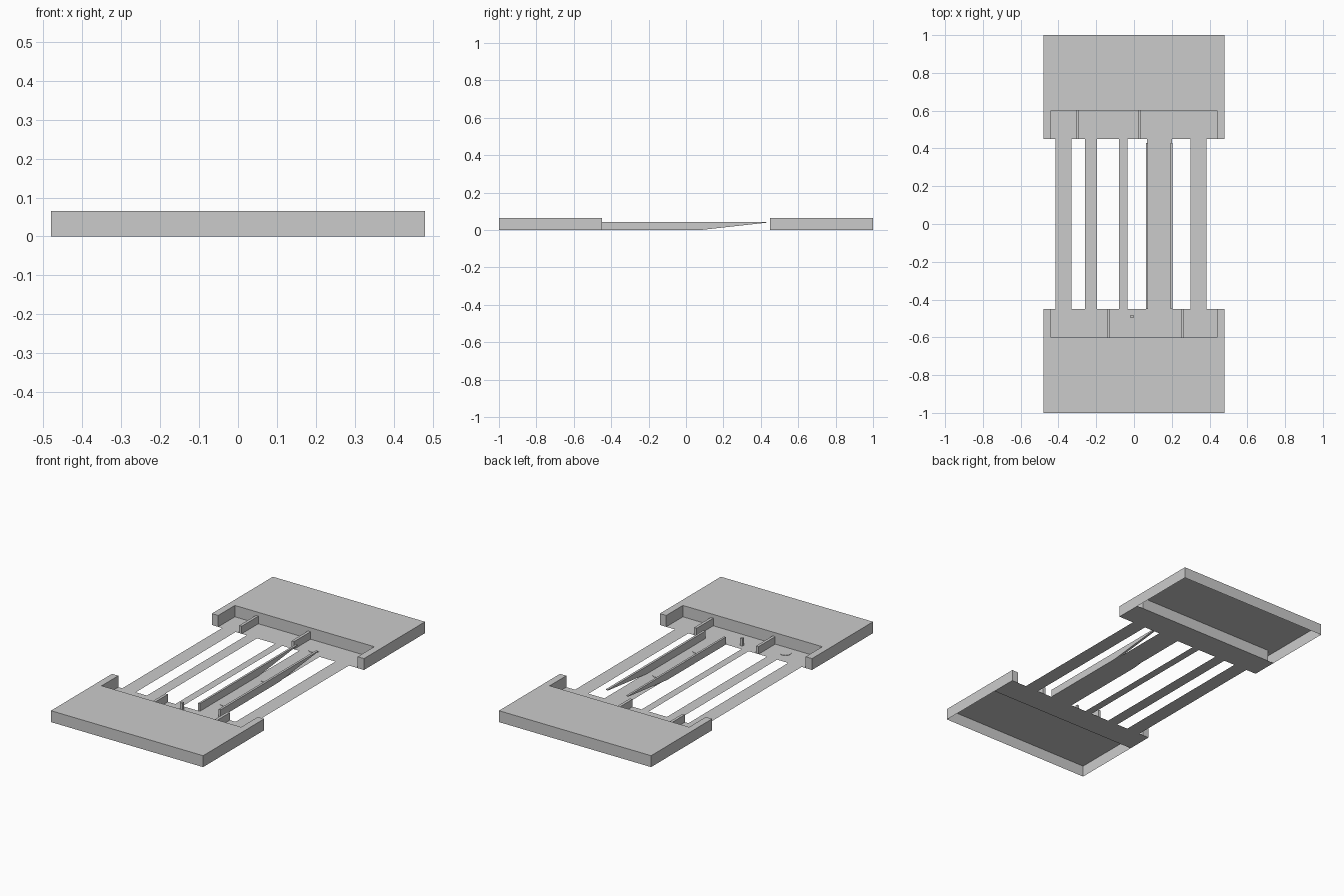
import bpy, bmesh
from math import radians

if "Cube" in bpy.data.objects:
    bpy.data.objects.remove(bpy.data.objects["Cube"])


def finish(name, bm):
    me = bpy.data.meshes.new(name)
    bm.to_mesh(me)
    bm.free()
    ob = bpy.data.objects.new(name, me)
    bpy.context.collection.objects.link(ob)
    return ob


def box(name, x0, x1, y0, y1, z0, z1):
    bm = bmesh.new()
    bmesh.ops.create_cube(bm, size=1)
    for v in bm.verts:
        v.co.x = x0 if v.co.x < 0 else x1
        v.co.y = y0 if v.co.y < 0 else y1
        v.co.z = z0 if v.co.z < 0 else z1
    return finish(name, bm)


def sheet(bm, x0, x1, y0, y1, z):
    bm.faces.new([bm.verts.new(p) for p in
                  ((x0, y0, z), (x1, y0, z), (x1, y1, z), (x0, y1, z))])


W, ARM, TOP, RAIL = 0.48, 0.44, 0.065, 0.043

# End covers: U-shaped thin shells, open below, with closed side arms
outline = [(-W, 1), (-W, .45), (-ARM, .45), (-ARM, .6),
           (ARM, .6), (ARM, .45), (W, .45), (W, 1)]
for name, s in (("back_cover", 1), ("front_cover", -1)):
    bm = bmesh.new()
    top = [bm.verts.new((x, s * y, TOP)) for x, y in outline]
    low = [bm.verts.new((x, s * y, 0)) for x, y in outline]
    bm.faces.new(top)
    n = len(outline)
    for i in range(n):
        j = (i + 1) % n
        bm.faces.new((top[i], top[j], low[j], low[i]))
    bmesh.ops.recalc_face_normals(bm, faces=bm.faces)
    bm.normal_update()
    if bm.faces[:][0].normal.z < 0:
        bmesh.ops.reverse_faces(bm, faces=bm.faces)
    finish(name, bm)
    # Arm undersides
    bm = bmesh.new()
    for m in (-1, 1):
        sheet(bm, *sorted((m * ARM, m * W)), *sorted((s * .45, s * .6)), 0)
    bmesh.ops.reverse_faces(bm, faces=bm.faces)
    finish(name + "_arm_floor", bm)

# Thin lead frame: two end plates joined by five strips
bm = bmesh.new()
for y0, y1 in ((-.6, -.45), (.45, .6)):
    sheet(bm, -ARM, ARM, y0, y1, 0)
for x0, x1 in ((-.415, -.33), (-.26, -.195), (-.08, -.035), (.07, .2), (.3, .385)):
    sheet(bm, x0, x1, -.45, .45, 0)
finish("strip_frame", bm)

# Two rails whose underside rises to a point at the back
for name, x0, x1 in (("left_rail", .063, .075), ("right_rail", .192, .205)):
    bm = bmesh.new()
    side = [(-.45, 0), (.08, 0), (.43, RAIL - .004), (.43, RAIL), (-.45, RAIL)]
    f = bm.faces.new([bm.verts.new((x0, y, z)) for y, z in side])
    ext = bmesh.ops.extrude_face_region(bm, geom=[f])["geom"]
    for v in ext:
        if isinstance(v, bmesh.types.BMVert):
            v.co.x = x1
    bmesh.ops.recalc_face_normals(bm, faces=bm.faces)
    finish(name, bm)

# Dividers inside the recesses
for x in (-.3, .03):
    box("back_divider", x - .008, x + .008, .45, .6, 0, RAIL)
for x in (-.135, .256):
    box("front_divider", x - .008, x + .008, -.6, -.45, 0, RAIL)

# Small post
box("post", -.018, -.003, -.497, -.482, 0, RAIL)

# Shallow round pads
for x, y in ((.132, .5), (.132, .06), (.132, -.3), (-.25, -.54)):
    bm = bmesh.new()
    bmesh.ops.create_cone(bm, cap_ends=True, segments=24,
                          radius1=.03, radius2=.03, depth=.002)
    bmesh.ops.translate(bm, verts=bm.verts, vec=(x, y, .001))
    ob = finish("round_pad", bm)
    bpy.context.view_layer.objects.active = ob
    ob.select_set(True)
    bpy.ops.object.shade_smooth_by_angle(angle=radians(30))
    ob.select_set(False)
